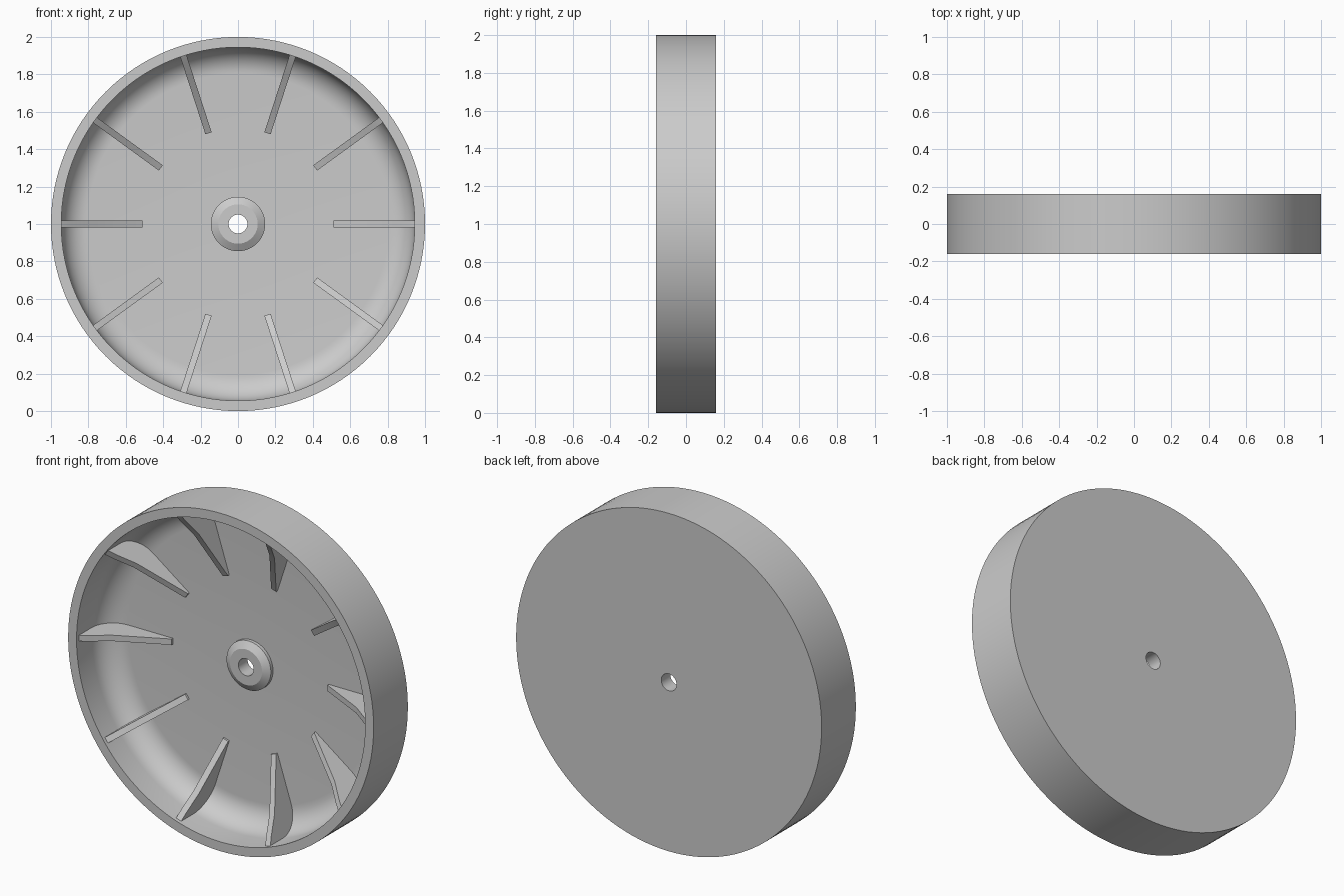
import bpy, bmesh
from math import sin, cos, pi, radians
from mathutils import Matrix, Vector

cube = bpy.data.objects.get("Cube")
if cube:
    bpy.data.objects.remove(cube, do_unlink=True)

SEGMENTS = 128
RIBS = 10
FLOOR = 0.12       # depth of the inner floor
FRONT, BACK = -0.16, 0.16
INNER = 0.945      # inner radius of the rim
FILLET = 0.14
BORE = 0.05

grey = bpy.data.materials.new("light_grey")
grey.use_nodes = True
colour = (0.6, 0.6, 0.6, 1)
grey.diffuse_color = colour
grey.node_tree.nodes["Principled BSDF"].inputs["Base Color"].default_value = colour


def finish(bm, name, angle=25):
    bmesh.ops.recalc_face_normals(bm, faces=bm.faces)
    mesh = bpy.data.meshes.new(name)
    bm.to_mesh(mesh)
    bm.free()
    mesh.materials.append(grey)
    obj = bpy.data.objects.new(name, mesh)
    bpy.context.collection.objects.link(obj)
    obj.location.z = 1
    bpy.ops.object.select_all(action='DESELECT')
    obj.select_set(True)
    bpy.context.view_layer.objects.active = obj
    bpy.ops.object.shade_smooth_by_angle(angle=radians(angle))
    return obj


def lathe(name, profile, closed):
    """Spin (radius, y) points around the y axis."""
    bm = bmesh.new()
    verts = [bm.verts.new((r, y, 0)) for r, y in profile]
    edges = [bm.edges.new(pair) for pair in zip(verts, verts[1:])]
    if closed:
        edges.append(bm.edges.new((verts[-1], verts[0])))
    bmesh.ops.spin(bm, geom=verts + edges, cent=(0, 0, 0), axis=(0, 1, 0),
                   angle=2 * pi, steps=SEGMENTS, use_merge=True)
    bmesh.ops.remove_doubles(bm, verts=bm.verts, dist=1e-5)
    return finish(bm, name)


# Dish: outer rim, rounded inner corner, floor, bore and flat back
corner = [(INNER - FILLET + FILLET * cos(a), FLOOR - FILLET + FILLET * sin(a))
          for a in (i * pi / 20 for i in range(11))]
lathe("wheel_dish", [(BORE, BACK), (1, BACK), (1, FRONT), (INNER, FRONT)]
      + corner + [(BORE, FLOOR)], True)

# Hub: short collar with a tapered front
lathe("hub", [(BORE, FLOOR), (BORE, 0.075), (0.105, 0.075),
              (0.145, 0.10), (0.145, FLOOR)], False)

# Ribs: tapered webs between the floor and the rim
rib_profile = [(0.51, FLOOR + 0.01), (0.51, 0.108), (0.80, -0.035),
               (0.90, -0.11), (0.955, -0.145), (0.955, FLOOR + 0.01)]
bm = bmesh.new()
for i in range(RIBS):
    turn = Matrix.Rotation(2 * pi * i / RIBS, 4, 'Y')
    face = bm.faces.new([bm.verts.new(turn @ Vector((r, y, -0.0175)))
                         for r, y in rib_profile])
    side = bmesh.ops.extrude_face_region(bm, geom=[face])["geom"]
    bmesh.ops.translate(bm, vec=turn @ Vector((0, 0, 0.035)),
                        verts=[v for v in side if isinstance(v, bmesh.types.BMVert)])
finish(bm, "ribs")
